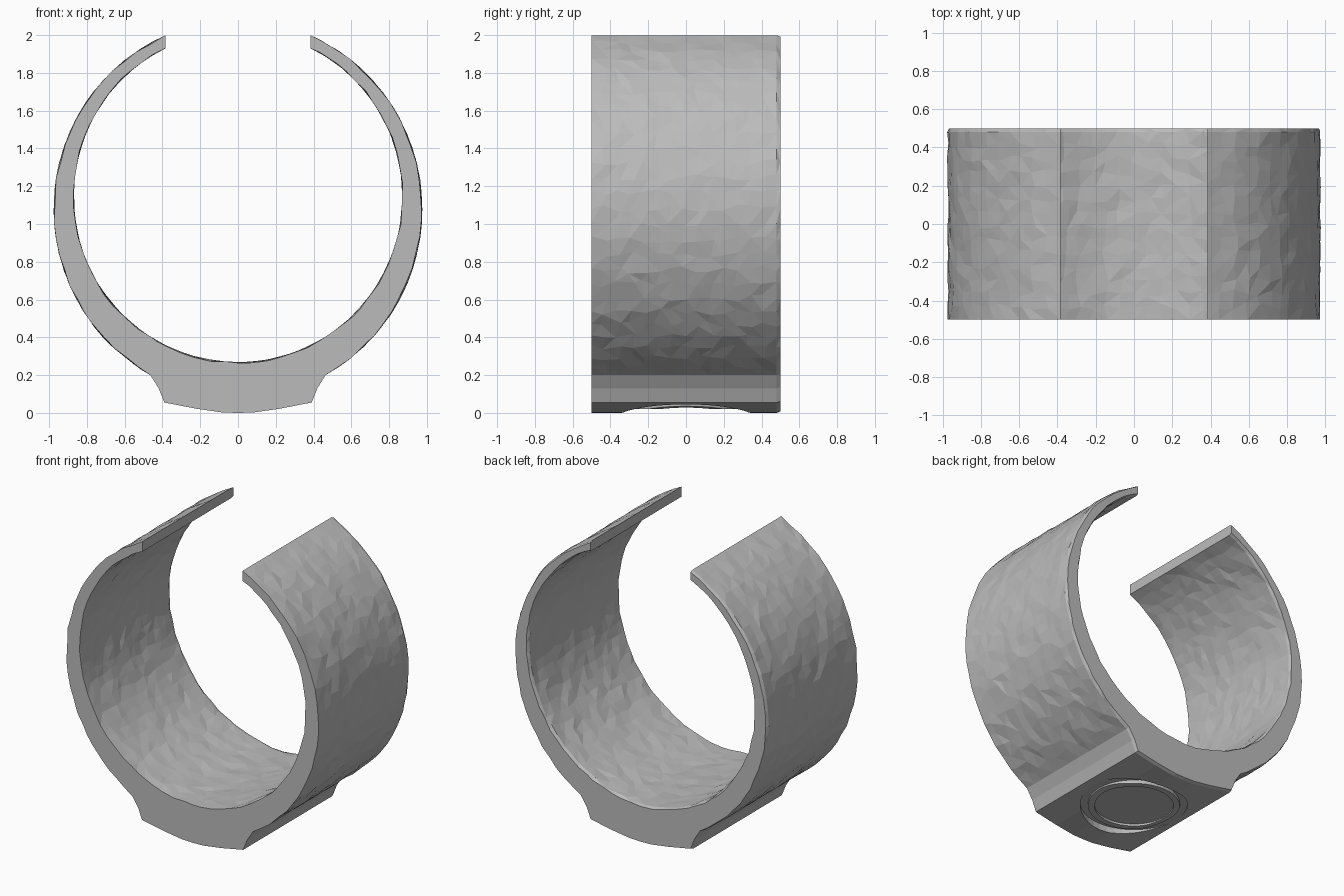
import bpy, bmesh, math, random
from mathutils import Vector

random.seed(4)
if "Cube" in bpy.data.objects:
    bpy.data.objects.remove(bpy.data.objects["Cube"])

grey = bpy.data.materials.new("plain grey")
grey.use_nodes = True
grey.diffuse_color = (0.5, 0.5, 0.5, 1)
grey.node_tree.nodes["Principled BSDF"].inputs["Base Color"].default_value = (0.5, 0.5, 0.5, 1)

HALF = 32        # profile steps from an open tip to the bottom
TIP_X = 0.385    # half of the opening
ROWS = 14        # divisions across the width


def ellipse(rx, rz, cz, a):
    return Vector((rx * math.sin(a), 0, cz + rz * math.cos(a)))


# Half profiles: outer ends in a thick flared foot, inner is a plain oval
FOOT = [(0.42, 0.13), (0.39, 0.055), (0.22, 0.022), (0.08, 0.002), (0, 0)]
steps = HALF - len(FOOT)
start, end = math.asin(TIP_X / 0.977), math.pi - math.asin(0.464 / 0.977)
outer = [ellipse(0.977, 1.0, 1.08, start + (end - start) * i / steps) for i in range(steps + 1)]
outer += [Vector((x, 0, z)) for x, z in FOOT]
start = math.asin(TIP_X / 0.868)
inner = [ellipse(0.868, 0.875, 1.145, start + (math.pi - start) * i / HALF) for i in range(HALF + 1)]


def full(half):
    """Mirror a half profile into a whole one, tip to tip."""
    return half + [Vector((-p.x, 0, p.z)) for p in reversed(half[:-1])]


outer, inner = full(outer), full(inner)
count = len(outer)
stations = [-0.5 + 0.98 * j / ROWS for j in range(ROWS + 1)] + [0.5]

# Cuff band, with slightly uneven hand-worked facets
bm = bmesh.new()


def surface(profile, other):
    rows = []
    for j, y in enumerate(stations):
        rim = j in (0, len(stations) - 1)
        row = []
        for i, p in enumerate(profile):
            inward = (other[i] - p).normalized()
            tip = i in (0, count - 1)
            foot = p.z < 0.2
            q = p + inward * (0.0 if tip or foot else random.uniform(0, 0.009))
            if j == len(stations) - 1:
                q += inward * 0.008
            if not tip and not foot:
                along = (profile[i + 1] - profile[i - 1]) * 0.5
                q += along * random.uniform(-0.25, 0.25)
            q.y = y if rim else y + random.uniform(-0.02, 0.02) * (j < ROWS)
            row.append(bm.verts.new(q))
        rows.append(row)
    return rows


out_rows, in_rows = surface(outer, inner), surface(inner, outer)
skin = []
for j in range(len(stations) - 1):
    for i in range(count - 1):
        for rows in (out_rows, in_rows):
            skin.append(bm.faces.new((rows[j][i], rows[j][i + 1], rows[j + 1][i + 1], rows[j + 1][i])))
    for i in (0, count - 1):
        skin.append(bm.faces.new((out_rows[j][i], out_rows[j + 1][i], in_rows[j + 1][i], in_rows[j][i])))
for j in (0, -1):
    for i in range(count - 1):
        bm.faces.new((out_rows[j][i], out_rows[j][i + 1], in_rows[j][i + 1], in_rows[j][i]))
bmesh.ops.triangulate(bm, faces=skin)
bmesh.ops.recalc_face_normals(bm, faces=bm.faces)
mesh = bpy.data.meshes.new("cuff_band")
bm.to_mesh(mesh)
bm.free()
mesh.materials.append(grey)
cuff = bpy.data.objects.new("cuff_band", mesh)
bpy.context.collection.objects.link(cuff)


# Round medallion recess under the foot: shallow dish and deeper ring grooves
def ring_cutter(name, r_in, r_out, top):
    b = bmesh.new()
    n = 40
    loops = []
    for r, z in ((r_out, -0.1), (r_out, top), (r_in, top), (r_in, -0.1)):
        loops.append([b.verts.new((r * math.cos(k * math.tau / n), r * math.sin(k * math.tau / n), z))
                      for k in range(n)])
    for a in range(4):
        low, high = loops[a], loops[(a + 1) % 4]
        for k in range(n):
            b.faces.new((low[k], low[(k + 1) % n], high[(k + 1) % n], high[k]))
    bmesh.ops.recalc_face_normals(b, faces=b.faces)
    m = bpy.data.meshes.new(name)
    b.to_mesh(m)
    b.free()
    m.materials.append(grey)
    ob = bpy.data.objects.new(name, m)
    ob.hide_render = True
    bpy.context.collection.objects.link(ob)
    return ob


bpy.context.view_layer.objects.active = cuff
for name, r_in, r_out, top in (("outer_groove", 0.29, 0.34, 0.045),
                               ("rim_step", 0.24, 0.3, 0.02),
                               ("inner_dish", 0.001, 0.25, 0.035)):
    cutter = ring_cutter(name, r_in, r_out, top)
    mod = cuff.modifiers.new(name, "BOOLEAN")
    mod.operation = "DIFFERENCE"
    mod.solver = "EXACT"
    mod.object = cutter
    bpy.ops.object.modifier_apply(modifier=mod.name)
    bpy.data.objects.remove(cutter)
